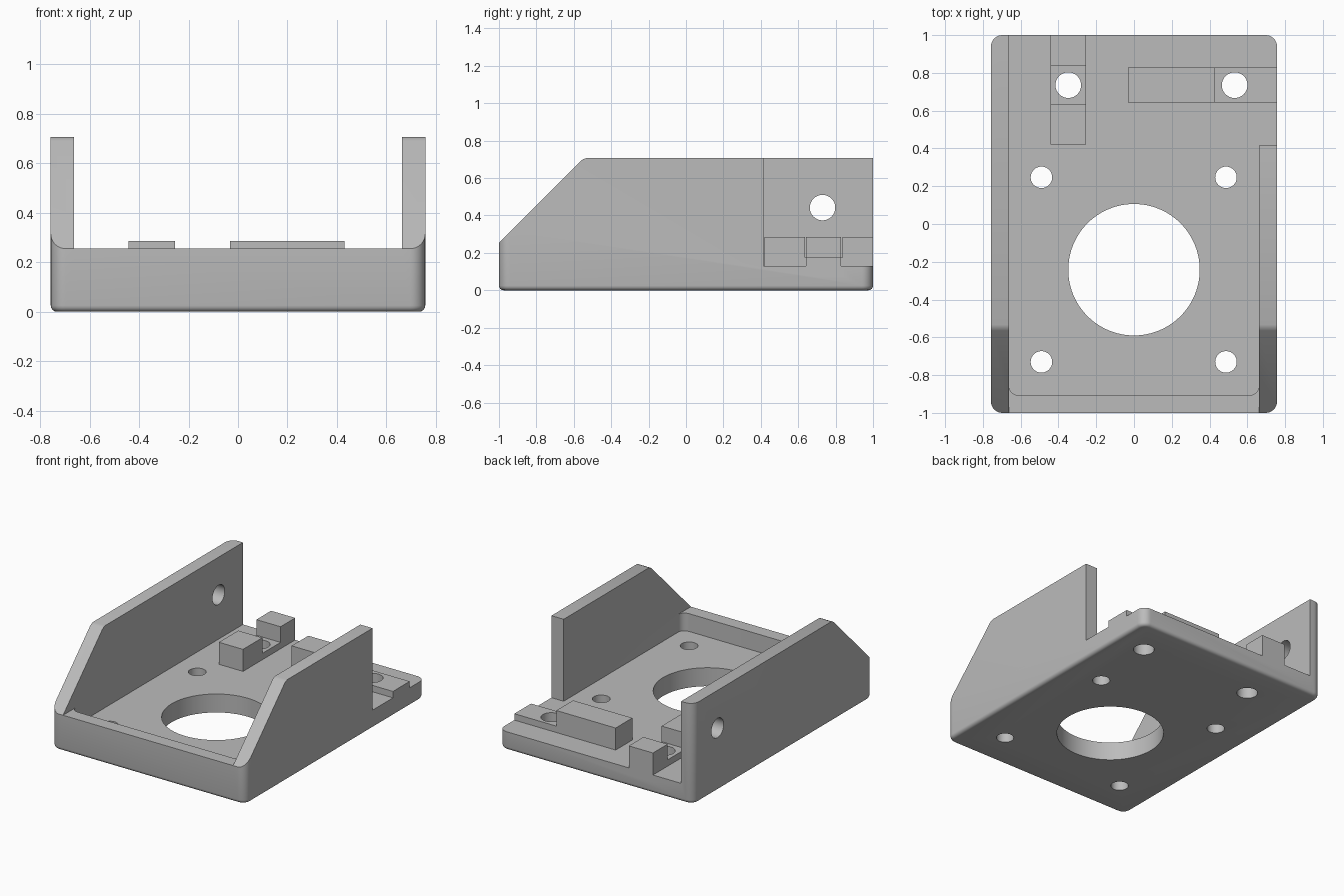
import bpy
import bmesh
from math import radians
from mathutils import Matrix, Vector

cube = bpy.data.objects.get("Cube")
if cube:
    bpy.data.objects.remove(cube, do_unlink=True)

W, L, H = 0.757, 1.0, 0.707          # half width, half length, height
FLOOR, LIP, PAD, STEP = 0.13, 0.255, 0.285, 0.175
INNER = 0.662                        # inner wall position

grey = bpy.data.materials.new("plain grey")
grey.use_nodes = True
colour = (0.5, 0.5, 0.5, 1)
grey.diffuse_color = colour
grey.node_tree.nodes["Principled BSDF"].inputs["Base Color"].default_value = colour


def make(name, bm):
    bmesh.ops.recalc_face_normals(bm, faces=bm.faces)
    mesh = bpy.data.meshes.new(name)
    bm.to_mesh(mesh)
    bm.free()
    mesh.materials.append(grey)
    obj = bpy.data.objects.new(name, mesh)
    bpy.context.collection.objects.link(obj)
    return obj


def box_bm(x0, x1, y0, y1, z0, z1):
    bm = bmesh.new()
    bmesh.ops.create_cube(bm, size=1)
    for v in bm.verts:
        v.co = Vector((x1 if v.co.x > 0 else x0,
                       y1 if v.co.y > 0 else y0,
                       z1 if v.co.z > 0 else z0))
    return bm


def box(name, *size):
    return make(name, box_bm(*size))


def round_edges(bm, test, radius, segments):
    edges = [e for e in bm.edges if test(*[v.co for v in e.verts])]
    bmesh.ops.bevel(bm, geom=edges, offset=radius, segments=segments,
                    profile=0.5, affect='EDGES')


def vertical(a, b):
    return abs(a.z - b.z) > 0.1


def drill(name, pos, radius, depth, axis='Z', sides=48):
    bm = bmesh.new()
    turn = Matrix.Rotation(radians(90), 4, 'Y') if axis == 'X' else Matrix()
    bmesh.ops.create_cone(bm, cap_ends=True, segments=sides, radius1=radius,
                          radius2=radius, depth=depth,
                          matrix=Matrix.Translation(pos) @ turn)
    return make(name, bm)


def combine(target, tool, operation):
    mod = target.modifiers.new(tool.name, 'BOOLEAN')
    mod.operation, mod.solver, mod.object = operation, 'EXACT', tool
    bpy.context.view_layer.objects.active = target
    bpy.ops.object.modifier_apply(modifier=mod.name)
    bpy.data.objects.remove(tool, do_unlink=True)


# Outer block with rounded upright corners and a softened bottom edge
bm = box_bm(-W, W, -L, L, 0, H)
round_edges(bm, vertical, 0.06, 8)
round_edges(bm, lambda a, b: max(a.z, b.z) < 0.001, 0.025, 4)
bracket = make("motor_bracket", bm)

# Open tray between the side walls, with rounded front inner corners
bm = box_bm(-INNER, INNER, -0.907, 1.2, FLOOR, 1)
round_edges(bm, lambda a, b: vertical(a, b) and a.y < 0, 0.05, 6)
combine(bracket, make("tray_cutter", bm), 'DIFFERENCE')

# Low front lip and shortened right-hand wall
combine(bracket, box("lip_cutter", -INNER, INNER, -1.2, -0.8, LIP, 1), 'DIFFERENCE')
combine(bracket, box("wall_cutter", 0.6, 1, 0.415, 1.2, FLOOR, 1), 'DIFFERENCE')

# Sloped front ends of the walls, eased into the top edge
bm = bmesh.new()
profile = [(-1.2, LIP - 0.2), (-0.565, 0.69), (-0.552, 0.7), (-0.533, H),
           (-0.53, 0.9), (-1.2, 0.9)]
face = bm.faces.new([bm.verts.new((-1, y, z)) for y, z in profile])
side = bmesh.ops.extrude_face_region(bm, geom=[face])["geom"]
bmesh.ops.translate(bm, vec=(2, 0, 0),
                    verts=[g for g in side if isinstance(g, bmesh.types.BMVert)])
combine(bracket, make("slope_cutter", bm), 'DIFFERENCE')

# Raised pads, each with a lower step around its screw hole
low = FLOOR - 0.05
for name, size in {
    "lengthwise_step": (-0.443, -0.255, 0.42, L, low, STEP),
    "lengthwise_pad_front": (-0.443, -0.255, 0.42, 0.635, low, PAD),
    "lengthwise_pad_back": (-0.443, -0.255, 0.837, L, low, PAD),
    "crosswise_pad": (-0.032, 0.43, 0.642, 0.828, low, PAD),
    "crosswise_step": (0.4, W, 0.642, 0.828, low, STEP),
}.items():
    combine(bracket, box(name, *size), 'UNION')

# Motor opening, screw holes and the hole through the tall wall
holes = [((0, -0.242, 0), 0.348, 96)]
holes += [((x, y, 0), 0.057, 40) for x in (-0.49, 0.487) for y in (-0.73, 0.247)]
holes += [((x, 0.735, 0), 0.068, 40) for x in (-0.348, 0.533)]
for pos, radius, sides in holes:
    combine(bracket, drill("hole_cutter", pos, radius, 1, sides=sides), 'DIFFERENCE')
combine(bracket, drill("side_hole_cutter", (-0.7, 0.73, 0.442), 0.068, 0.4, 'X'),
        'DIFFERENCE')

# Smooth fillets and bores, crisp edges elsewhere
bpy.ops.object.select_all(action='DESELECT')
bracket.select_set(True)
bpy.context.view_layer.objects.active = bracket
bpy.ops.object.shade_smooth_by_angle(angle=radians(30))
